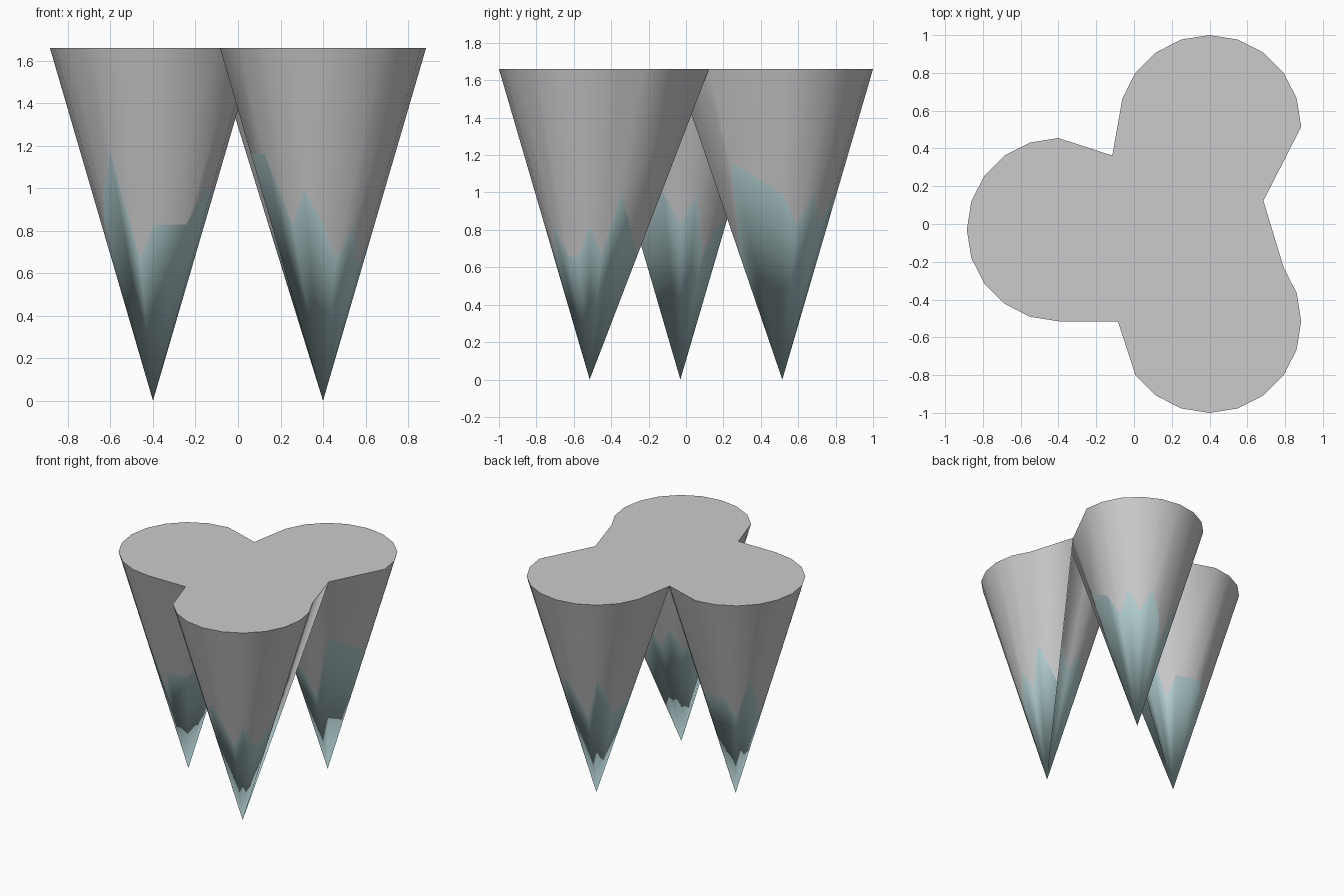
import bpy
import math

if "Cube" in bpy.data.objects:
    bpy.data.objects.remove(bpy.data.objects["Cube"])

H, R, SIDES = 1.66, 0.485, 20
CENTRES = [(0.40, 0.515), (0.40, -0.515), (-0.40, -0.03)]   # back, front, left spike
NAMES = ["back", "front", "left"]

# rim points left out, and rim points welded to a neighbouring spike's rim
DROPPED = [{10, 18, 19}, {11}, {4, 16}]
WELDED = [
    {11: (2, 3), 12: (2, 2), 14: (1, 6), 15: (1, 5), 16: (1, 4)},
    {3: (0, 17)},
    {17: (1, 10), 18: (1, 8)},
]
# height of the jagged colour line at each rim point, in tenths of the spike
JAGS = ["65656546545545654755", "54646565547575654544", "56456554654567457566"]

teal = bpy.data.materials.new("teal_tip")
teal.diffuse_color = (0.45, 0.63, 0.64, 1)
teal.use_nodes = True
teal.node_tree.nodes["Principled BSDF"].inputs["Base Color"].default_value = teal.diffuse_color


def rim_point(spike, k):
    spike, k = WELDED[spike].get(k, (spike, k))
    a = math.tau * k / SIDES
    cx, cy = CENTRES[spike]
    return (cx + R * math.cos(a), cy + R * math.sin(a), H)


def add_mesh(name, verts, faces, mat=None, smooth=True):
    me = bpy.data.meshes.new(name)
    me.from_pydata(verts, [], faces)
    if mat:
        me.materials.append(mat)
    for p in me.polygons:
        p.use_smooth = smooth
    ob = bpy.data.objects.new(name, me)
    bpy.context.collection.objects.link(ob)


# Three inverted cones, each with a jagged teal tip
for s, (cx, cy) in enumerate(CENTRES):
    keys = [k for k in range(SIDES) if k not in DROPPED[s]]
    n = len(keys)
    rim = [rim_point(s, k) for k in keys]
    line = []
    for k, p in zip(keys, rim):
        f = int(JAGS[s][k]) / 10
        line.append((cx + (p[0] - cx) * f, cy + (p[1] - cy) * f, H * f))
    nxt = [(i + 1) % n for i in range(n)]
    add_mesh(NAMES[s] + "_spike_tip", line + [(cx, cy, 0)],
             [(n, nxt[i], i) for i in range(n)], teal)
    add_mesh(NAMES[s] + "_spike_body", line + rim,
             [(i, nxt[i], n + nxt[i], n + i) for i in range(n)])

# Flat top following the joined rims
outline = [(0, k) for k in [17] + list(range(0, 10))]
outline += [(2, k) for k in [3] + list(range(5, 16))]
outline += [(1, k) for k in [10] + list(range(12, 20)) + [0, 1, 2]]
add_mesh("flat_top", [rim_point(s, k) for s, k in outline],
         [tuple(range(len(outline)))], smooth=False)
